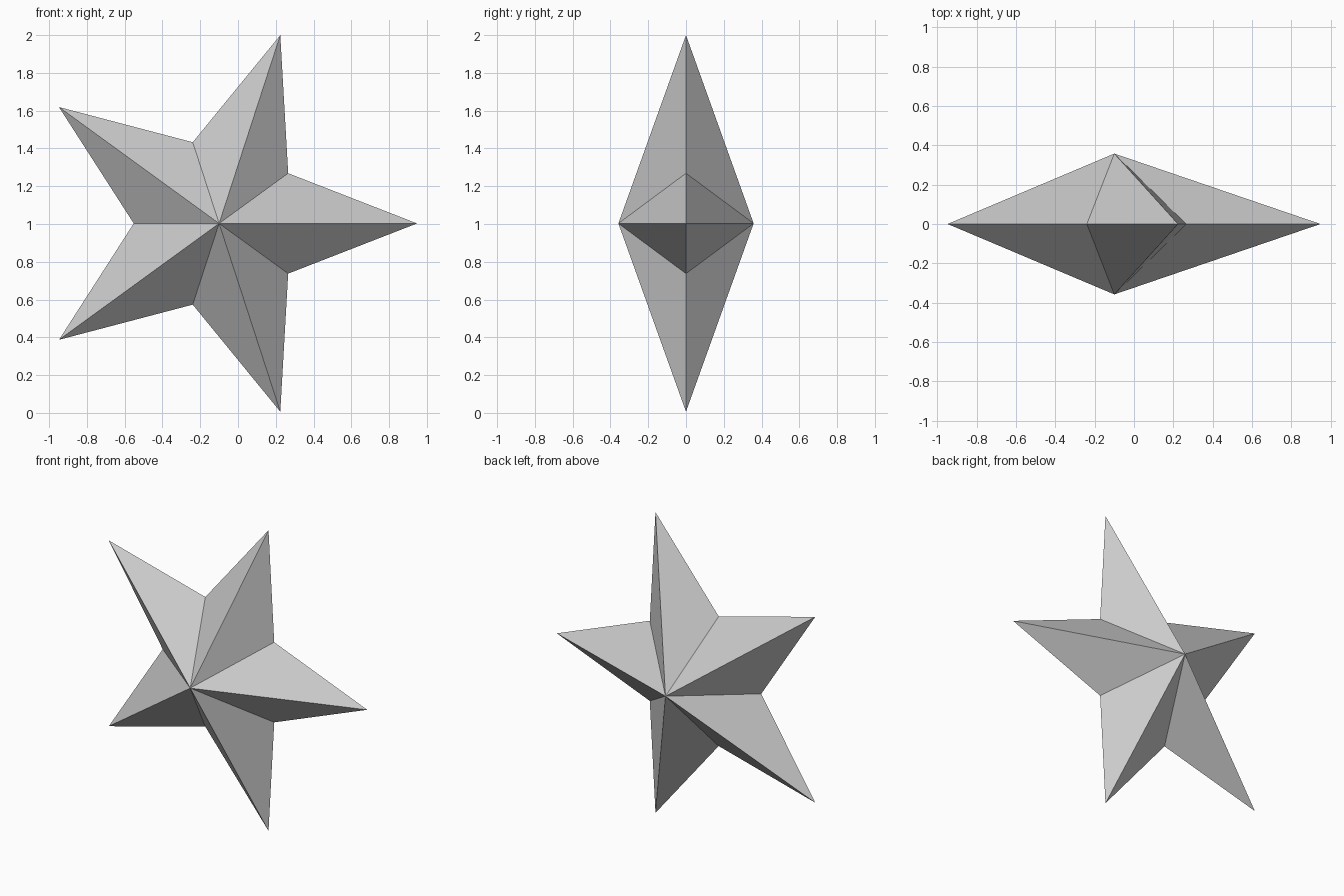
import bpy, bmesh
from math import cos, sin, pi

if "Cube" in bpy.data.objects:
    bpy.data.objects.remove(bpy.data.objects["Cube"])

CX, CZ = -0.10, 1.003               # star centre
TIP, NOTCH, DEPTH = 1.048, 0.452, 0.358

bm = bmesh.new()

# Outline: five tips alternating with five notches in the XZ plane
rim = []
for i in range(10):
    r = NOTCH if i % 2 else TIP
    a = i * pi / 5
    rim.append(bm.verts.new((CX + r * cos(a), 0, CZ + r * sin(a))))

# Front and back peaks, joined to the outline by triangular facets
front = bm.verts.new((CX, -DEPTH, CZ))
back = bm.verts.new((CX, DEPTH, CZ))
for i in range(10):
    a, b = rim[i], rim[(i + 1) % 10]
    bm.faces.new((a, b, front))
    bm.faces.new((b, a, back))

bmesh.ops.recalc_face_normals(bm, faces=bm.faces)
mesh = bpy.data.meshes.new("star")
bm.to_mesh(mesh)
bm.free()
bpy.context.collection.objects.link(bpy.data.objects.new("star", mesh))
